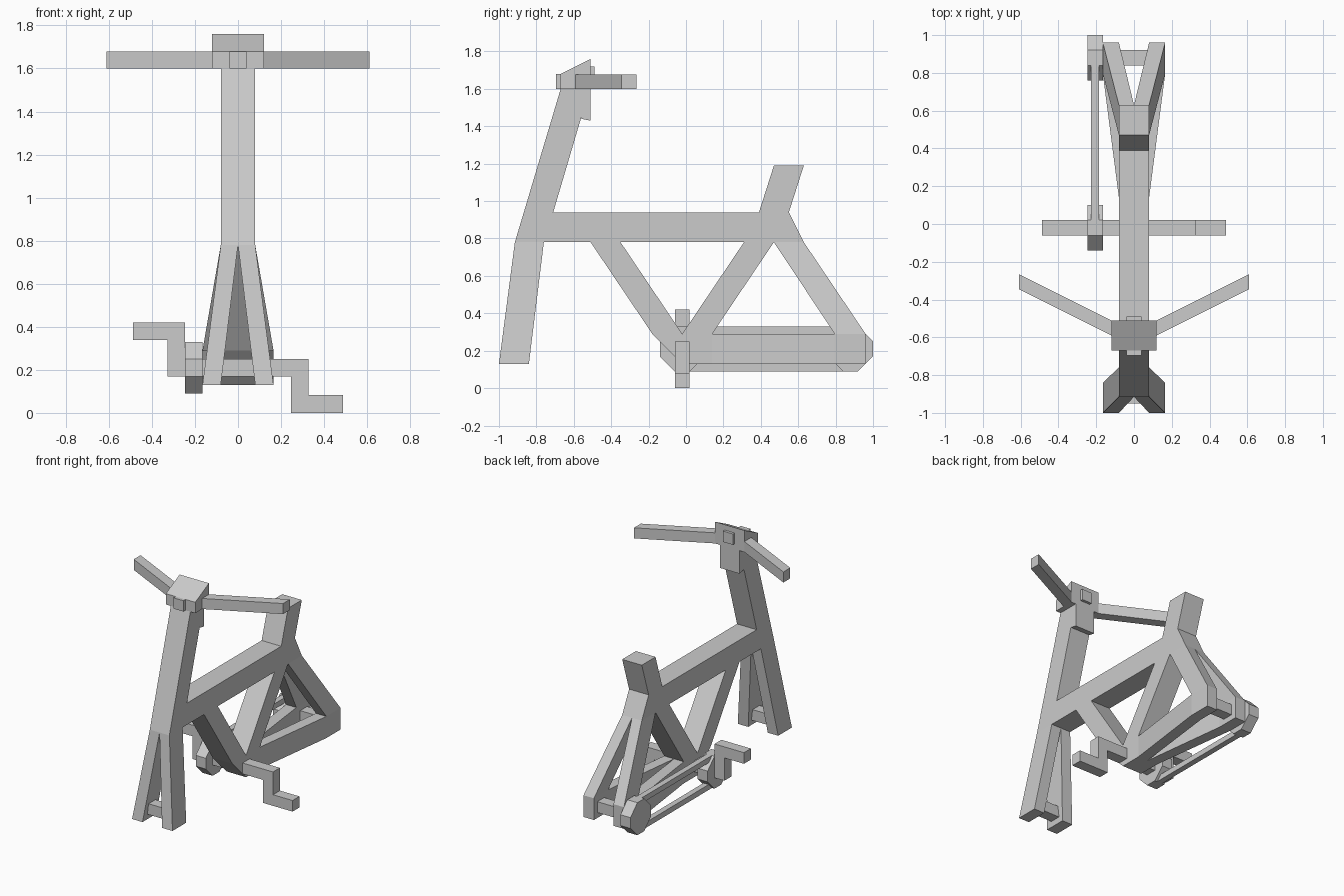
import bpy, bmesh

if "Cube" in bpy.data.objects:
    bpy.data.objects.remove(bpy.data.objects["Cube"])


def loft(name, ends, mirror=False):
    """Solid between two matching end polygons (lists of 3D points)."""
    bm = bmesh.new()
    a, b = [[bm.verts.new(p) for p in ring] for ring in ends]
    n = len(a)
    bm.faces.new(a)
    bm.faces.new(b[::-1])
    for i in range(n):
        j = (i + 1) % n
        bm.faces.new((a[j], a[i], b[i], b[j]))
    bmesh.ops.recalc_face_normals(bm, faces=bm.faces)
    mesh = bpy.data.meshes.new(name)
    bm.to_mesh(mesh)
    bm.free()
    ob = bpy.data.objects.new(name, mesh)
    bpy.context.collection.objects.link(ob)
    if mirror:
        mod = ob.modifiers.new("mirror", 'MIRROR')
        mod.use_mirror_merge = False
    return ob


def prism(name, x0, x1, profile, mirror=False):
    """Side profile (y, z) extruded across x."""
    return loft(name, [[(x, y, z) for y, z in profile] for x in (x0, x1)], mirror)


def box(name, x0, x1, y0, y1, z0, z1, mirror=False):
    return prism(name, x0, x1, [(y0, z0), (y1, z0), (y1, z1), (y0, z1)], mirror)


def flat(x0, x1, y0, y1, z):
    return [(x0, y0, z), (x1, y0, z), (x1, y1, z), (x0, y1, z)]


def upright(x0, x1, y, z0, z1):
    return [(x0, y, z0), (x1, y, z0), (x1, y, z1), (x0, y, z1)]


W = 0.08  # half width of the tubes

# Central frame tubes
tubes = {
    "head_tube": [(-.915, .78), (-.67, 1.6), (-.515, 1.6), (-.71, .94), (-.76, .78)],
    "top_tube": [(-.76, .78), (.47, .78), (.63, .78), (.55, .94), (.39, .94), (-.71, .94)],
    "seat_post": [(.39, .94), (.55, .94), (.63, 1.19), (.47, 1.19)],
    "down_tube": [(-.51, .78), (-.35, .78), (-.02, .29), (-.18, .29)],
    "seat_tube": [(.31, .78), (.47, .78), (.14, .29), (-.02, .29)],
    "bottom_bracket": [(-.18, .29), (.14, .29), (.14, .13), (-.02, .13)],
}
for name, profile in tubes.items():
    prism(name, -W, W, profile)

# Splayed fork and rear stays
loft("fork_leg", [flat(0, W, -.915, -.76, .78), flat(W, .165, -1, -.84, .13)], True)
loft("seat_stay", [flat(0, W, .47, .63, .78), flat(W, .165, .795, .96, .29)], True)
loft("chain_stay", [upright(0, W, .14, .13, .29), upright(W, .165, .795, .13, .29)], True)
box("rear_dropout", W, .165, .795, .96, .13, .29, True)

# Axles
box("front_axle", -.1, .1, -.95, -.87, .17, .25)
box("rear_axle", -.17, .1, .84, .92, .17, .25)

# Sprockets and chain on the left side
octagon = [(.12, .04), (.04, .12), (-.04, .12), (-.12, .04),
           (-.12, -.04), (-.04, -.12), (.04, -.12), (.12, -.04)]
for name, cy in (("front_sprocket", -.02), ("rear_sprocket", .88)):
    prism(name, -.247, -.165, [(cy + y, .21 + z) for y, z in octagon])
for name, z in (("chain_top", .29), ("chain_bottom", .09)):
    box(name, -.227, -.185, -.02, .88, z, z + .04)

# Cranks: stepped profile in the front plane, opposite on each side
step = [(0, .21 - .04), (.247, .17), (.247, 0), (.488, 0),
        (.488, .082), (.328, .082), (.328, .25), (0, .25)]
for name, s in (("crank_right", 1), ("crank_left", -1)):
    loft(name, [[(s * x, y, .21 + s * (z - .21)) for x, z in step] for y in (-.06, .02)])

# Handlebar stem, its rear plate and bolts
prism("stem", -.12, .12, [(-.67, 1.6), (-.67, 1.68), (-.51, 1.76), (-.51, 1.6)])
prism("stem_plate", -W, W, [(-.56, 1.6), (-.56, 1.44), (-.51, 1.43), (-.51, 1.6)])
box("front_bolt", -.04, .04, -.695, -.65, 1.6, 1.68)
box("rear_bolt", -.04, .04, -.53, -.49, 1.64, 1.72)

# Swept-back handlebars
bar = [(.10, -.60), (.61, -.345), (.61, -.265), (.10, -.52)]
loft("handlebar", [[(x, y, z) for x, y in bar] for z in (1.6, 1.678)], True)
